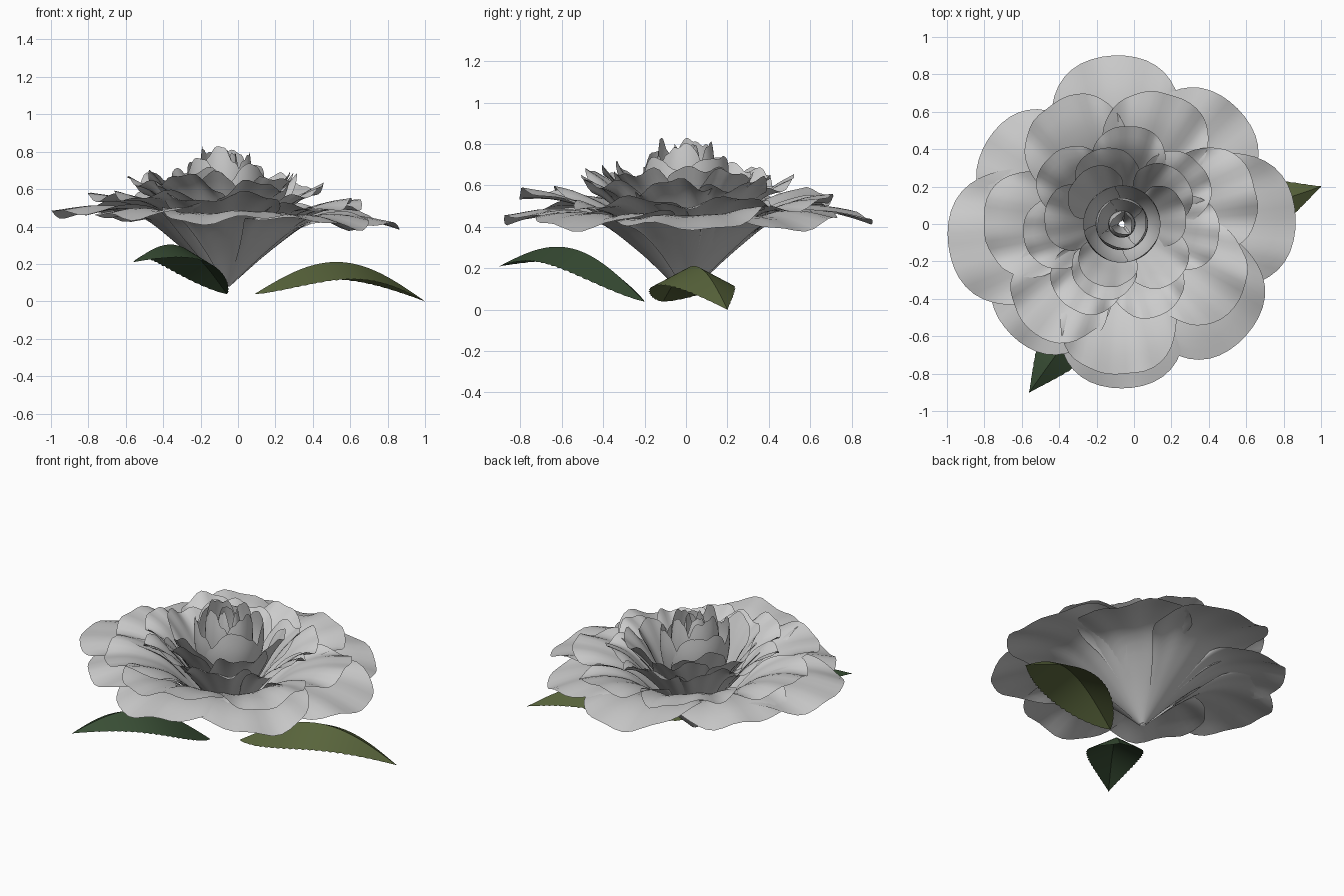
import bpy, math, random
from mathutils import Vector

if "Cube" in bpy.data.objects:
    bpy.data.objects.remove(bpy.data.objects["Cube"])

random.seed(4)
CX, CY = -0.065, 0.0          # flower axis


def material(name, rgb):
    m = bpy.data.materials.new(name)
    m.diffuse_color = (*rgb, 1)
    m.use_nodes = True
    m.node_tree.nodes["Principled BSDF"].inputs["Base Color"].default_value = m.diffuse_color
    return m


def curve_at(pts, t):
    """Catmull-Rom point on a profile of (radius, height) points."""
    n = len(pts) - 1
    x = max(0.0, min(t, 1.0)) * n
    i = min(int(x), n - 1)
    f = x - i
    p = [pts[max(0, min(n, k))] for k in (i - 1, i, i + 1, i + 2)]

    def h(a, b, c, d):
        return 0.5 * (2*b + (c-a)*f + (2*a-5*b+4*c-d)*f*f + (3*b-a-3*c+d)*f**3)
    return h(*[q[0] for q in p]), h(*[q[1] for q in p])


def add_mesh(name, verts, cols, mat=None, angle=60):
    rows = len(verts) // cols
    faces = [(r*cols+c, r*cols+c+1, (r+1)*cols+c+1, (r+1)*cols+c)
             for r in range(rows-1) for c in range(cols-1)]
    me = bpy.data.meshes.new(name)
    me.from_pydata(verts, [], faces)
    ob = bpy.data.objects.new(name, me)
    bpy.context.collection.objects.link(ob)
    if mat:
        me.materials.append(mat)
    bpy.ops.object.select_all(action='DESELECT')
    ob.select_set(True)
    bpy.context.view_layer.objects.active = ob
    bpy.ops.object.shade_smooth_by_angle(angle=math.radians(angle))
    return ob


def petal(name, profile, ang, half, ratio, wave, jag, scale=1.0, rows=16, cols=33):
    """Fan from the base out to a circular edge, bent along the profile."""
    d = 1 / (1 + ratio)
    R = ratio * d
    tmax = math.asin(ratio) * 0.999
    ph = [random.uniform(0, 6.28) for _ in range(3)]
    lean = random.uniform(0.01, 0.04)
    lift = random.uniform(-0.012, 0.012)
    verts = []
    for i in range(rows + 1):
        for j in range(cols):
            v = math.sin((j / (cols-1) - 0.5) * math.pi)
            th = v * tmax
            top = d*math.cos(th) + math.sqrt(max(0, R*R - (d*math.sin(th))**2))
            top *= 1 - jag * (0.5 + 0.5*math.sin(5*v + ph[0])) * (1 + 0.3*math.sin(13*v + ph[1]))
            s = i / rows * top
            r, z = curve_at(profile, s)
            r *= scale
            # rippled, frilly edge
            k = (i / rows) ** 3 * wave
            z += k * (math.sin(6*v + ph[1]) + 0.5*math.sin(13*v + ph[2]))
            z += s * (lean * v + lift)
            # narrower towards the base
            a = math.radians(ang + half * v * (0.68 + 0.32 * min(1, s * 1.5)))
            x, y = r*math.cos(a), r*math.sin(a)
            verts.append((CX + x, CY + y, z - 0.04*x))
    return add_mesh(name, verts, cols)


def ring(n, start):
    return [start + 360*i/n + random.uniform(-7, 7) for i in range(n)]


# Petal layers: name, profile, angles, half angle, circle ratio, wave, jag
layers = [
    ("outer_petal", [(.02, .08), (.25, .29), (.48, .455), (.70, .48), (.93, .435)],
     [93, 45, 2, -42, -90, -135, 187, 148], 39, .63, .02, 0),
    ("second_petal", [(.02, .09), (.2, .275), (.38, .45), (.57, .53), (.75, .545)],
     [68, 15, -33, -92, -132, 180, 120], 37, .6, .025, .03),
    ("third_petal", [(.02, .10), (.14, .26), (.28, .44), (.41, .58), (.53, .64)],
     ring(7, 38), 36, .6, .025, .02),
    ("fourth_petal", [(.02, .10), (.12, .26), (.23, .44), (.33, .58), (.42, .67)],
     ring(5, 32), 42, .65, .025, .02),
    ("cup_petal", [(.02, .10), (.11, .26), (.20, .42), (.28, .58), (.35, .70)],
     ring(3, 135), 46, .65, .02, .03),
    ("bud_outer_petal", [(.02, .10), (.10, .26), (.17, .43), (.205, .60), (.20, .75)],
     ring(4, 40), 56, .42, .006, .06),
    ("bud_middle_petal", [(.02, .12), (.08, .30), (.13, .50), (.14, .67), (.125, .82)],
     ring(4, 70), 56, .42, .006, .06),
    ("bud_inner_petal", [(.015, .12), (.04, .30), (.07, .50), (.07, .68), (.05, .81)],
     ring(3, 10), 72, .4, .006, .05),
]
# Petals that differ in length from their layer
lengths = {("outer_petal", 93): .97, ("outer_petal", 45): .94, ("outer_petal", -42): .96,
           ("outer_petal", -90): .945, ("outer_petal", -135): .90, ("outer_petal", 148): .91,
           ("outer_petal", 187): 1.005, ("second_petal", -92): 1.09}
for name, prof, angs, half, ratio, wave, jag in layers:
    for n, a in enumerate(angs):
        petal(f"{name}_{n+1}", prof, a, half, ratio, wave, jag, lengths.get((name, a), 1))


def leaf(name, base, tip, arch, width, fold, mat, rows=48, cols=9):
    """Arched leaf with a raised midrib and finely toothed edges."""
    base, tip = Vector(base), Vector(tip)
    side = (tip - base).cross(Vector((0, 0, 1))).normalized()
    verts = []
    for i in range(rows + 1):
        t = i / rows
        w = width * math.sin(math.pi * t**0.85) if 0 < t < 1 else 0.002
        w *= 0.96 if i % 2 else 1.0
        mid = base.lerp(tip, t) + Vector((0, 0, arch * math.sin(math.pi*t)))
        for j in range(cols):
            v = 2*j/(cols-1) - 1
            q = mid + side*w*v
            q.z -= fold * w * abs(v)
            verts.append((q.x, q.y, max(q.z, 0)))
    add_mesh(name, verts, cols, mat, 30)


# Leaves
leaf("right_leaf", (.09, -.11, .04), (1.0, .20, .0), .19, .19, .5,
     material("olive_green", (.10, .13, .045)))
leaf("front_leaf", (-.06, -.20, .04), (-.56, -.90, .21), .17, .17, .5,
     material("dark_green", (.04, .075, .035)))
